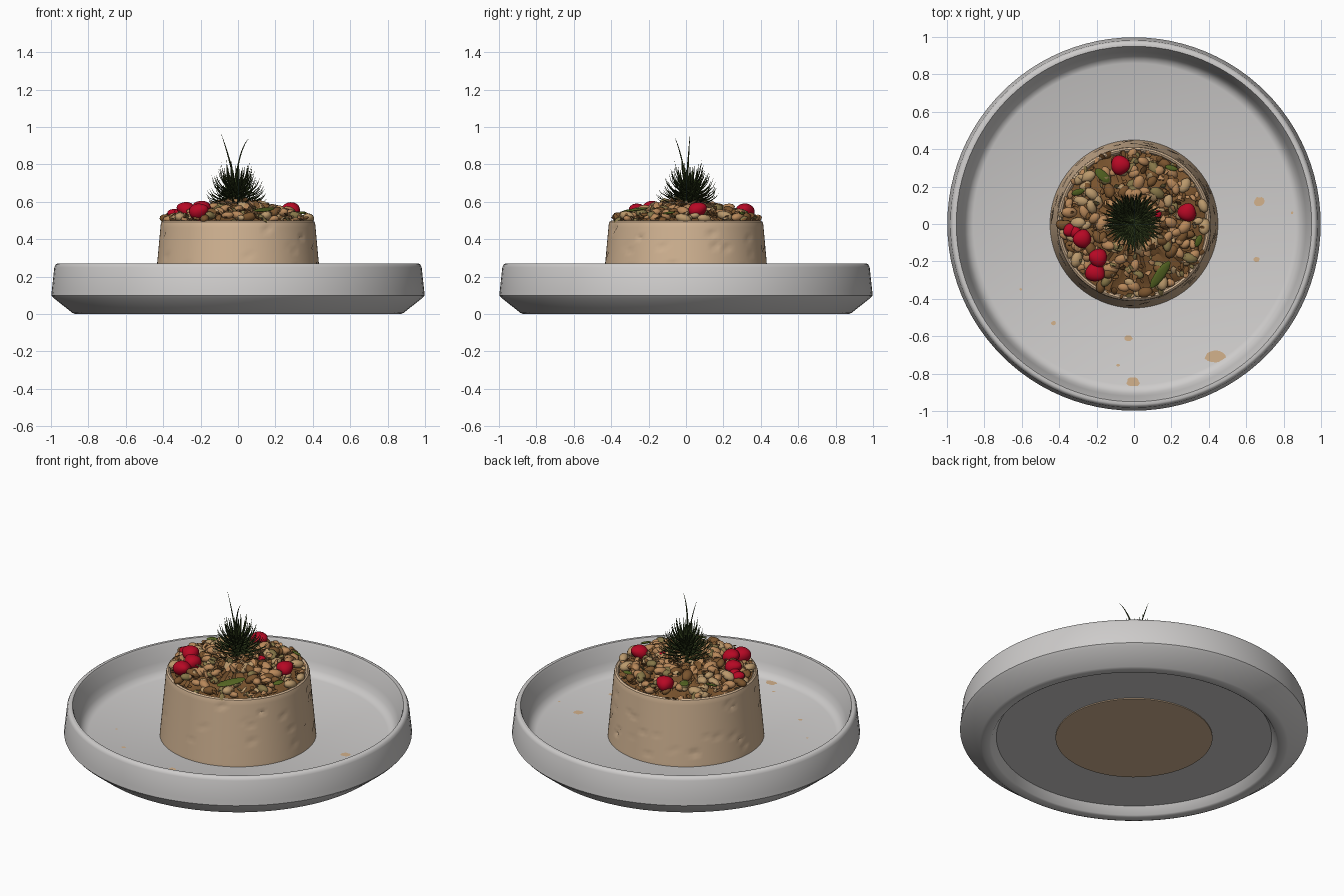
import bpy, bmesh, math, random
from mathutils import Vector, Matrix, Euler

if "Cube" in bpy.data.objects:
    bpy.data.objects.remove(bpy.data.objects["Cube"])

random.seed(7)
R = random.uniform


def material(name, srgb):
    m = bpy.data.materials.new(name)
    m.diffuse_color = [((c / 255 + 0.055) / 1.055) ** 2.4 for c in srgb] + [1]
    m.use_nodes = True
    m.node_tree.nodes["Principled BSDF"].inputs["Base Color"].default_value = m.diffuse_color
    return m


PLATE = material("plate grey", (206, 204, 203))
CAKE = material("cake tan", (210, 180, 147))
ALMOND = material("almond tan", (184, 136, 90))
OAT = material("oat beige", (186, 153, 108))
BROWN = material("granola brown", (122, 84, 46))
OLIVE = material("seed olive", (134, 118, 72))
RED = material("berry red", (182, 8, 36))
LEAF = material("leaf green", (84, 100, 34))
SPIKE = material("succulent green", (46, 58, 26))
STAIN = material("crumb stain", (212, 178, 140))


def finish(name, bm, mats, angle=40):
    bmesh.ops.recalc_face_normals(bm, faces=bm.faces)
    me = bpy.data.meshes.new(name)
    bm.to_mesh(me)
    bm.free()
    for m in mats:
        me.materials.append(m)
    me.shade_smooth()
    me.set_sharp_from_angle(angle=math.radians(angle))
    ob = bpy.data.objects.new(name, me)
    bpy.context.collection.objects.link(ob)
    return ob


def lathe(profile, seg):
    bm = bmesh.new()
    vs = [bm.verts.new((r, 0, z)) for r, z in profile]
    es = [bm.edges.new(p) for p in zip(vs, vs[1:])]
    bmesh.ops.spin(bm, geom=vs + es, axis=(0, 0, 1), cent=(0, 0, 0),
                   angle=math.tau, steps=seg, use_merge=True)
    bmesh.ops.remove_doubles(bm, verts=bm.verts, dist=0.0002)
    return bm


def blob(bm, loc, size, rot, mat=0, detail=2, bump=0.0, taper=0.0):
    """Ellipsoid lump with optional taper and lumpiness."""
    n0 = len(bm.faces)
    vs = bmesh.ops.create_icosphere(bm, subdivisions=detail, radius=1)["verts"]
    for v in vs:
        v.co *= 1 + R(-bump, bump)
        k = 1 - taper * v.co.z
        v.co.x *= k
        v.co.y *= k
    bmesh.ops.transform(bm, verts=vs, matrix=Matrix.LocRotScale(loc, rot, Vector(size)))
    bm.faces.ensure_lookup_table()
    for f in bm.faces[n0:]:
        f.material_index = mat


def mound(r):
    """Height of the topping at radius r."""
    return 0.495 + 0.075 * max(0, 1 - (r / 0.39) ** 2)


# Plate with raised lip and recessed foot
finish("plate", lathe([(0, .05), (.79, .05), (.82, .006), (.83, 0), (.87, 0), (.885, .006),
                       (.985, .085), (.998, .1), (.995, .13), (.982, .25), (.975, .265),
                       (.965, .271), (.95, .27), (.943, .255), (.92, .17), (.905, .125),
                       (.885, .1), (.86, .09), (0, .09)], 96), [PLATE])

# Cake body, with little pits in the side
side = [(.449 - .036 * t / 22, .09 + .39 * t / 22) for t in range(23)]
bm = lathe([(0, .044), (.45, .044)] + side + [(.409, .493), (.4, .5), (.39, .495),
                                              (.38, .475), (0, .475)], 120)
pits = [(R(0, math.tau), R(.14, .46), R(.012, .03), R(.008, .016), R(.005, .014))
        for _ in range(45)]
for v in bm.verts:
    r = math.hypot(v.co.x, v.co.y)
    if r > .4 and .1 < v.co.z < .49:
        a = math.atan2(v.co.y, v.co.x)
        for pa, pz, w, h, d in pits:
            da = (a - pa + math.pi) % math.tau - math.pi
            q = (da * .43 / w) ** 2 + ((v.co.z - pz - da * .2) / h) ** 2
            if q < 1:
                s = 1 - d * (1 - q) / r
                v.co.x *= s
                v.co.y *= s
finish("cake", bm, [CAKE], 30)

# Brown crumb bed under the topping
bm = lathe([(r, mound(r) - .015) for r in (0, .05, .1, .15, .2, .25, .3, .35, .395)]
           + [(.395, .47)], 72)
for v in bm.verts:
    v.co.z += R(-.012, .012)
finish("granola_bed", bm, [BROWN], 25)

# Nuts, seeds and crumbs
bm = bmesh.new()
placed = []
tries = 0
while len(placed) < 135 and tries < 6000:
    tries += 1
    r, a = .385 * math.sqrt(R(.1, 1)), R(0, math.tau)
    p = Vector((r * math.cos(a), r * math.sin(a), 0))
    s = R(.022, .037)
    if any((p - q).length < (s + t) * .72 for q, t in placed):
        continue
    placed.append((p, s))
    p.z = mound(r) + R(0, .018)
    rot = Euler((R(-.4, .4), R(-.4, .4), R(0, 6.3)))
    blob(bm, p, (s * 1.25, s * .85, s * .7), rot,
         random.choices(range(4), (9, 6, 5, 3))[0], 2, .04)
for i in range(330):
    r, a = .395 * math.sqrt(R(0, 1)), R(0, math.tau)
    s = R(.009, .02)
    blob(bm, Vector((r * math.cos(a), r * math.sin(a), mound(r) + R(-.005, .025))),
         (s * 1.5, s, s * .4), Euler((R(-.9, .9), R(-.9, .9), R(0, 6.3))),
         random.choices(range(4), (6, 3, 8, 3))[0], 1, .1)
# oat flakes heaped round the plant
for i in range(110):
    r, a = R(.03, .18), R(0, math.tau)
    s = R(.014, .026)
    blob(bm, Vector((r * math.cos(a), r * math.sin(a), .575 + R(0, .045) * (1 - r / .25))),
         (s * 1.3, s, s * .25), Euler((R(-.9, .9), R(-.9, .9), R(0, 6.3))),
         random.choices(range(4), (8, 3, 5, 1))[0], 1, .08)
finish("granola_topping", bm, [ALMOND, OAT, BROWN, OLIVE], 50)

# Red berries
bm = bmesh.new()
for x, y, s in [(-.07, .315, .052), (.285, .065, .05), (-.28, -.08, .05), (-.345, -.035, .036),
                (-.195, -.18, .05), (-.205, -.26, .053), (.125, .055, .025), (-.31, -.045, .032)]:
    z = mound(math.hypot(x, y)) + s * .62
    blob(bm, Vector((x, y, z)), (s, s * .82, s), Euler((1.2, R(-.3, .3), R(0, 6.3))), 0, 3, 0, .25)
finish("berries", bm, [RED], 60)

# Loose green leaves
bm = bmesh.new()
for x, y, l, w, a in [(.14, -.27, .09, .028, .95), (-.17, .26, .05, .026, 2.4),
                      (.345, -.09, .035, .018, 1.2), (-.3, .17, .035, .018, .3),
                      (.2, .3, .035, .015, 2.9)]:
    blob(bm, Vector((x, y, mound(math.hypot(x, y)) + .034)), (l, w, .006),
         Euler((.25, -.1, a)), 0, 2)
finish("green_leaves", bm, [LEAF])


def spike(bm, points, width, thick):
    """Tapered blade with a diamond section along a path."""
    rings = []
    n = len(points) - 1
    for i, p in enumerate(points):
        t = (points[min(i + 1, n)] - points[max(i - 1, 0)]).normalized()
        side = t.cross(Vector((0, 0, 1)))
        side = side.normalized() if side.length > .01 else Vector((1, 0, 0))
        up = side.cross(t)
        k = 1 - .92 * (i / n) ** 1.5
        rings.append([bm.verts.new(p + o) for o in (side * width * k, up * thick * k,
                                                    -side * width * k, -up * thick * k)])
    for a, b in zip(rings, rings[1:]):
        for j in range(4):
            bm.faces.new((a[j], a[(j + 1) % 4], b[(j + 1) % 4], b[j]))
    bm.faces.new(rings[0])
    bm.faces.new(rings[-1])


# Spiky succulent: leaves spiral up the stem, steeper near the top
bm = bmesh.new()
N = 125
for i in range(N):
    u = i / (N - 1)
    a = i * 2.39996
    out = Vector((math.cos(a), math.sin(a), 0))
    base = Vector((-.01, .015, .575 + .12 * u)) + out * .012
    reach = (.155 - .10 * u ** 1.5) * R(.85, 1.1)
    rise = (.05 + .07 * u) * R(.8, 1.15)
    pts = [base + out * reach * math.sin(t * 1.45) / .993 + Vector((0, 0, rise * t ** 1.7))
           for t in (0, .25, .5, .75, 1)]
    spike(bm, pts, .0095, .004)
blob(bm, Vector((-.01, .015, .62)), (.035, .035, .09), Euler((0, 0, 0)), 0, 2)
finish("succulent", bm, [SPIKE], 30)

# Two thin curling stalks
bm = bmesh.new()
for tip, mid in [((-.09, .022, .963), (-.045, .012, .84)), ((.06, -.06, .942), (.005, -.03, .885))]:
    a, b, c = Vector((-.015, .005, .69)), Vector(mid), Vector(tip)
    spike(bm, [a * (1 - t) ** 2 + b * 2 * t * (1 - t) + c * t * t
               for t in [k / 10 for k in range(11)]], .006, .006)
finish("stalks", bm, [SPIKE], 60)

# Stains and crumbs on the plate
bm = bmesh.new()
for x, y, w, h in [(.67, .12, .03, .025), (.655, -.19, .016, .014), (.435, -.71, .055, .032),
                   (-.005, -.845, .034, .028), (-.03, -.61, .022, .016), (-.43, -.53, .013, .011),
                   (-.605, -.35, .007, .007), (.845, .06, .007, .007), (-.085, -.755, .01, .007)]:
    vs = bmesh.ops.create_circle(bm, cap_ends=True, segments=14, radius=1)["verts"]
    for v in vs:
        k = R(.88, 1.1)
        v.co = Vector((x + v.co.x * w * k, y + v.co.y * h * k, .0925))
finish("plate_stains", bm, [STAIN])
